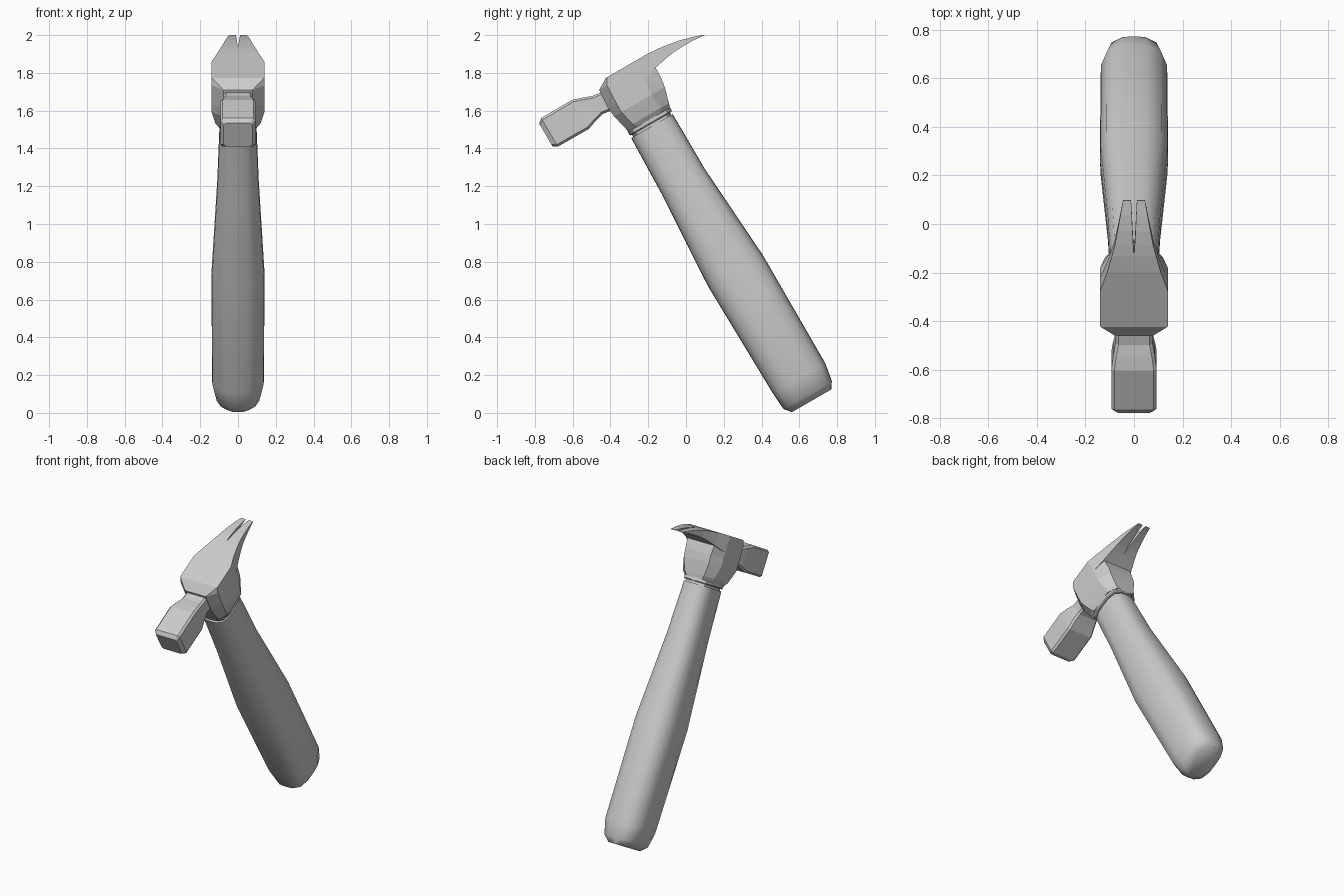
import bpy, bmesh, math

if "Cube" in bpy.data.objects:
    bpy.data.objects.remove(bpy.data.objects["Cube"])

TILT = math.radians(30)   # the whole hammer leans back about x


def loft(name, rings, smooth=None):
    """Skin a list of equal-length point rings and cap both ends."""
    bm = bmesh.new()
    vr = [[bm.verts.new(p) for p in r] for r in rings]
    n = len(rings[0])
    for r0, r1 in zip(vr, vr[1:]):
        for i in range(n):
            j = (i + 1) % n
            bm.faces.new((r0[i], r0[j], r1[j], r1[i]))
    bm.faces.new(vr[0])
    bm.faces.new(vr[-1])
    bmesh.ops.recalc_face_normals(bm, faces=bm.faces)
    me = bpy.data.meshes.new(name)
    bm.to_mesh(me)
    bm.free()
    ob = bpy.data.objects.new(name, me)
    bpy.context.collection.objects.link(ob)
    ob.rotation_euler.x = TILT
    if smooth:
        bpy.ops.object.select_all(action='DESELECT')
        ob.select_set(True)
        bpy.context.view_layer.objects.active = ob
        bpy.ops.object.shade_smooth_by_angle(angle=math.radians(smooth))
    return ob


def oval(z, cy, hx, hy, n=16, power=3.2):
    """Rounded-rectangle ring across the handle axis."""
    pts = []
    for i in range(n):
        t = 2 * math.pi * i / n
        c, s = math.cos(t), math.sin(t)
        k = (abs(c) ** power + abs(s) ** power) ** (-1 / power)
        pts.append((hx * c * k, cy + hy * s * k, z))
    return pts


def octagon(z, front, wf, s0, w, s1, back, wb):
    """Plan outline of the head block, corners cut front and back."""
    right = [(wf, front, z), (w, s0, z), (w, s1, z), (wb, back, z)]
    return right + [(-x, y, zz) for x, y, zz in reversed(right)]


def poll_ring(y, hx, bot, top, c=0.012):
    right = [(hx - c, y, bot), (hx, y, bot + c), (hx, y, top - c), (hx - c, y, top)]
    return right + [(-x, yy, z) for x, yy, z in reversed(right)]


def claw_ring(y, xin, xout, bot, top):
    return [(xin, y, bot), (xout, y, bot), (xout, y, top), (xin, y, top)]


# Handle: smooth, swelling toward the butt
loft("handle", [oval(*r) for r in (
    (-0.277, 0.608, 0.075, 0.120),
    (-0.240, 0.605, 0.115, 0.148),
    (-0.140, 0.610, 0.138, 0.160),
    (0.520, 0.603, 0.140, 0.167),
    (1.070, 0.600, 0.110, 0.132),
    (1.405, 0.603, 0.098, 0.127))], smooth=50)

# Thin neck and collar between handle and head
loft("neck", [oval(z, 0.605, 0.090, 0.116) for z in (1.400, 1.430)], smooth=40)
loft("collar", [oval(z, 0.606, hx, hy) for z, hx, hy in (
    (1.418, 0.098, 0.125), (1.424, 0.103, 0.129), (1.442, 0.103, 0.129))], smooth=30)

# Head block
loft("head_block", [octagon(*r) for r in (
    (1.441, 0.478, 0.060, 0.530, 0.102, 0.680, 0.734, 0.060),
    (1.465, 0.476, 0.068, 0.520, 0.118, 0.690, 0.742, 0.072),
    (1.550, 0.455, 0.078, 0.500, 0.140, 0.685, 0.765, 0.095),
    (1.600, 0.450, 0.078, 0.500, 0.140, 0.690, 0.773, 0.095),
    (1.711, 0.457, 0.078, 0.505, 0.140, 0.690, 0.776, 0.108),
    (1.748, 0.520, 0.138, 0.525, 0.140, 0.690, 0.780, 0.110))])

# Striking poll with pinched neck
loft("poll", [poll_ring(*r) for r in (
    (0.093, 0.076, 1.576, 1.717),
    (0.117, 0.093, 1.560, 1.735),
    (0.305, 0.093, 1.559, 1.737),
    (0.358, 0.086, 1.577, 1.720),
    (0.408, 0.076, 1.591, 1.701),
    (0.500, 0.076, 1.578, 1.692))])

# Claw root, then two mirrored prongs around the nail slot
loft("claw_root", [claw_ring(y, -x, x, b, t) for y, x, b, t in (
    (0.690, 0.140, 1.640, 1.748),
    (0.780, 0.110, 1.664, 1.747),
    (0.852, 0.091, 1.679, 1.742))])
for side, label in ((1, "right"), (-1, "left")):
    loft("claw_prong_" + label, [
        claw_ring(y, side * xi, side * xo, b, t) for y, xi, xo, b, t in (
            (0.852, 0.000, 0.091, 1.679, 1.742),
            (0.900, 0.003, 0.079, 1.686, 1.735),
            (0.960, 0.006, 0.068, 1.689, 1.724),
            (1.025, 0.009, 0.056, 1.688, 1.706),
            (1.085, 0.012, 0.045, 1.682, 1.685))])
